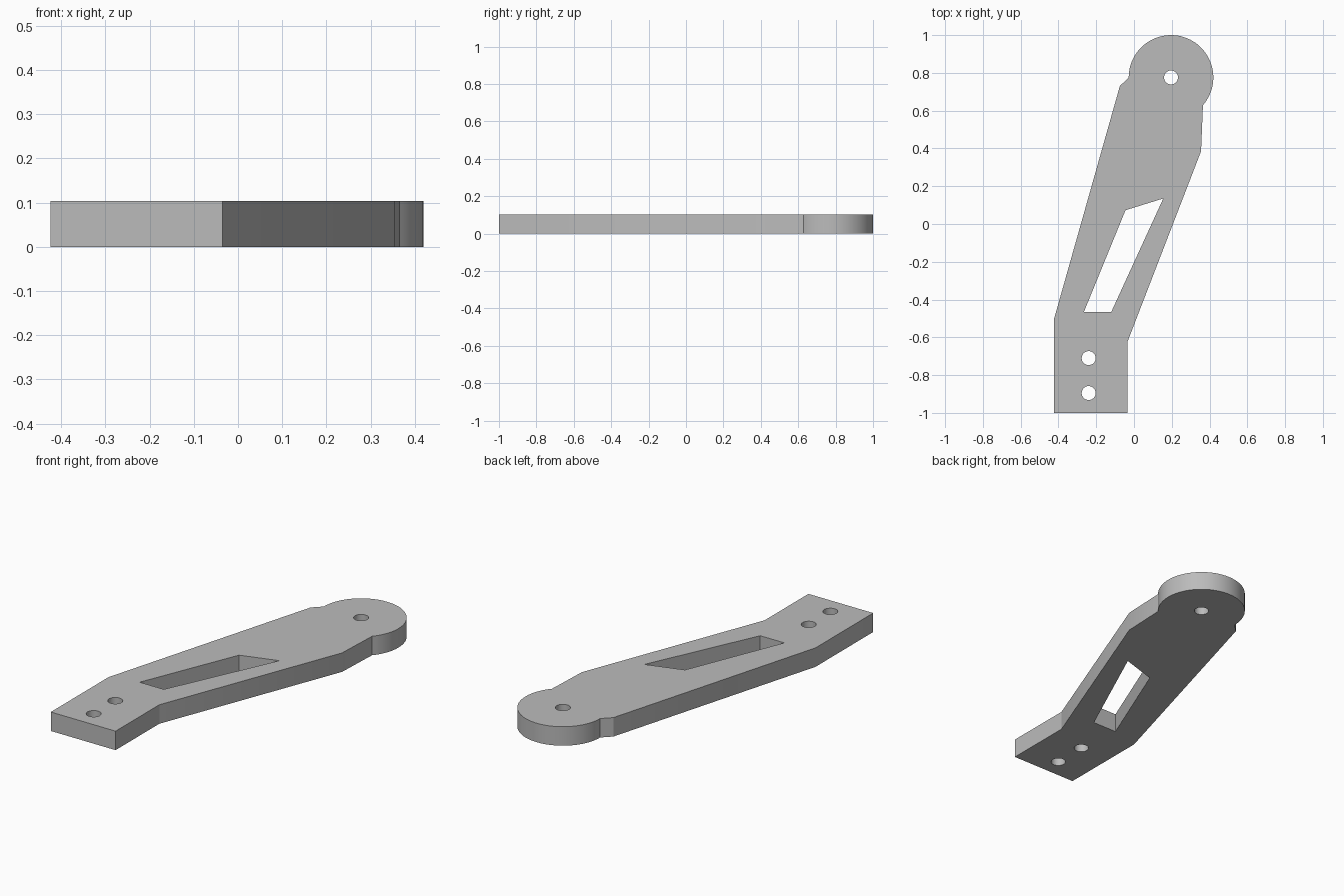
import bpy, bmesh
from math import cos, sin, radians

THICKNESS = 0.103

cube = bpy.data.objects.get("Cube")
if cube:
    bpy.data.objects.remove(cube, do_unlink=True)


def arc(cx, cy, r, start=0, end=360, steps=32):
    """Points on an arc; a full circle leaves out the repeated last point."""
    count = steps if end - start == 360 else steps + 1
    angles = [radians(start + (end - start) * i / steps) for i in range(count)]
    return [(cx + r * cos(a), cy + r * sin(a)) for a in angles]


# Outer edge: square foot, slanted arm and round head
pivot = (0.196, 0.776)
outline = [(-0.424, -1), (-0.035, -1), (-0.035, -0.625), (0.355, 0.385)]
outline += arc(*pivot, 0.224, -41, 180, 60)
outline += [(-0.075, 0.73), (-0.424, -0.505)]

# Openings: slanted window, pivot hole and two foot holes
window = [(-0.265, -0.465), (-0.12, -0.465), (0.155, 0.135), (-0.045, 0.073)]
holes = [arc(x, y, 0.037) for x, y in (pivot, (-0.24, -0.71), (-0.24, -0.895))]

# Fill the flat profile, then raise it to the plate thickness
bm = bmesh.new()
for loop in [outline, window] + holes:
    verts = [bm.verts.new((x, y, 0)) for x, y in loop]
    for i, v in enumerate(verts):
        bm.edges.new((verts[i - 1], v))
bmesh.ops.triangle_fill(bm, use_beauty=True, edges=bm.edges[:])
raised = bmesh.ops.extrude_face_region(bm, geom=bm.faces[:], use_keep_orig=True)
top = [g for g in raised["geom"] if isinstance(g, bmesh.types.BMVert)]
bmesh.ops.translate(bm, verts=top, vec=(0, 0, THICKNESS))
bmesh.ops.recalc_face_normals(bm, faces=bm.faces[:])
mesh = bpy.data.meshes.new("arm_plate")
bm.to_mesh(mesh)
bm.free()

plate = bpy.data.objects.new("arm_plate", mesh)
bpy.context.collection.objects.link(plate)

# Plain grey finish
grey = bpy.data.materials.new("plain_grey")
grey.use_nodes = True
colour = (0.5, 0.5, 0.5, 1)
grey.diffuse_color = colour
grey.node_tree.nodes["Principled BSDF"].inputs["Base Color"].default_value = colour
mesh.materials.append(grey)

# Smooth round walls, crisp corners
bpy.ops.object.select_all(action="DESELECT")
plate.select_set(True)
bpy.context.view_layer.objects.active = plate
bpy.ops.object.shade_smooth_by_angle(angle=radians(20))
